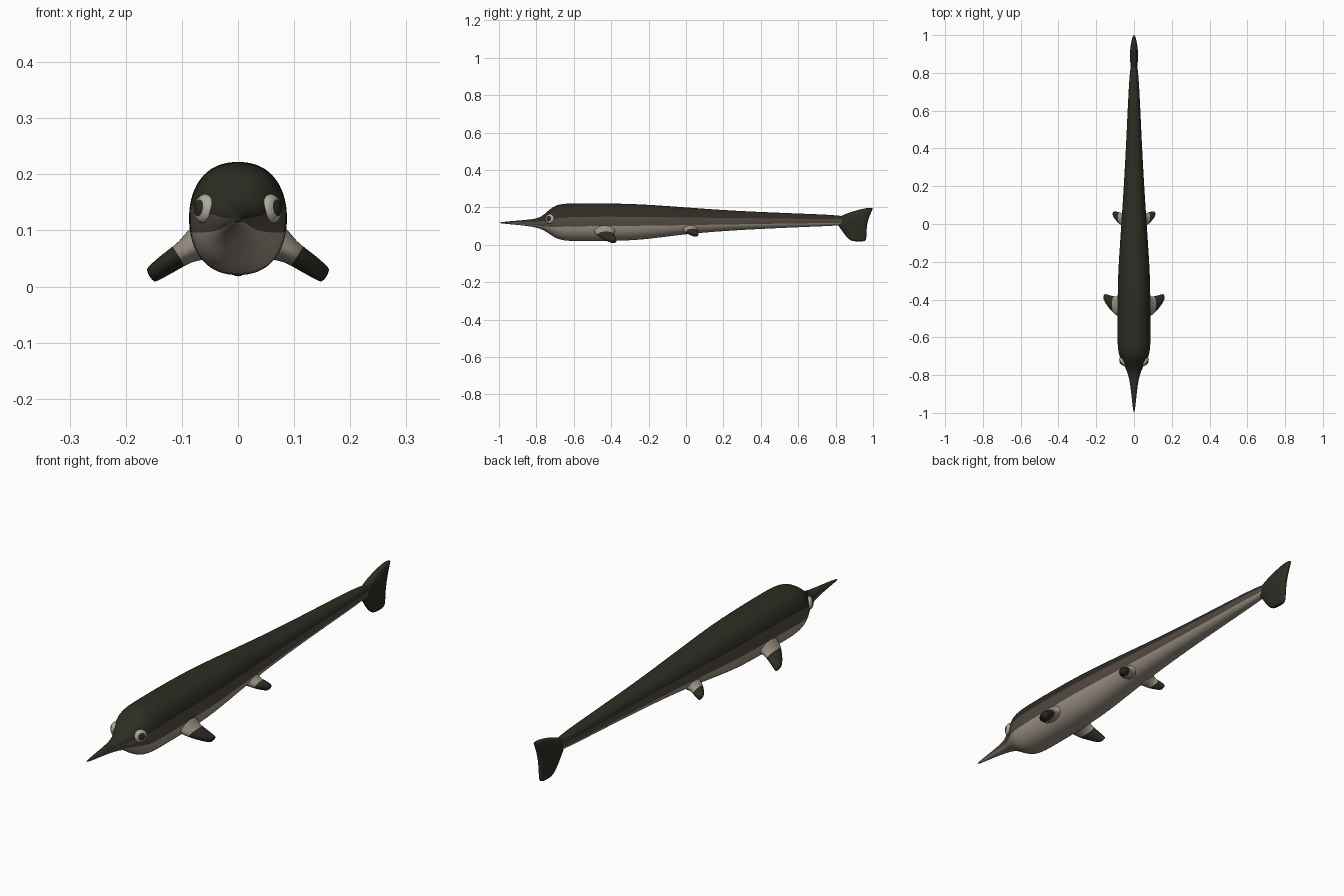
import bpy, bmesh, math
from mathutils import Vector

cube = bpy.data.objects.get("Cube")
if cube:
    bpy.data.objects.remove(cube)


def material(name, rgb):
    m = bpy.data.materials.new(name)
    m.use_nodes = True
    m.diffuse_color = (*rgb, 1)
    bsdf = m.node_tree.nodes["Principled BSDF"]
    bsdf.inputs["Base Color"].default_value = (*rgb, 1)
    bsdf.inputs["Roughness"].default_value = 0.8
    return m


dark = material("dark olive", (0.026, 0.026, 0.017))
brown = material("flank brown", (0.085, 0.068, 0.055))
cream = material("belly cream", (0.34, 0.29, 0.235))
white = material("eye white", (0.42, 0.40, 0.34))


def power(v, e):
    return math.copysign(abs(v) ** e, v)


def loft(name, rings, mats, rule, levels=2):
    """Skin closed rings; rule(ring, segment) picks the material slot."""
    bm = bmesh.new()
    rows = [[bm.verts.new(p) for p in ring] for ring in rings]
    n = len(rows[0])
    for i in range(len(rows) - 1):
        for j in range(n):
            k = (j + 1) % n
            f = bm.faces.new((rows[i][j], rows[i][k], rows[i + 1][k], rows[i + 1][j]))
            f.material_index = rule(i, j)
    for i, row in ((0, rows[0]), (len(rows) - 2, rows[-1])):
        bm.faces.new(row).material_index = rule(i, n // 2)
    bmesh.ops.recalc_face_normals(bm, faces=bm.faces)
    mesh = bpy.data.meshes.new(name)
    bm.to_mesh(mesh)
    bm.free()
    for m in mats:
        mesh.materials.append(m)
    mesh.polygons.foreach_set("use_smooth", [True] * len(mesh.polygons))
    ob = bpy.data.objects.new(name, mesh)
    bpy.context.collection.objects.link(ob)
    if levels:
        sub = ob.modifiers.new("smooth", "SUBSURF")
        sub.levels = sub.render_levels = levels
    return ob


# Body: y, bottom, top, half width, and the heights of the two colour lines
stations = [
    (-1.00, .115, .121, .004, .117, .119), (-.90, .107, .130, .014, .113, .122),
    (-.81, .096, .137, .026, .105, .123), (-.77, .083, .152, .042, .098, .128),
    (-.735, .062, .185, .059, .096, .132), (-.70, .036, .212, .078, .096, .138),
    (-.655, .020, .222, .087, .097, .148), (-.55, .019, .224, .087, .100, .150),
    (-.30, .020, .221, .086, .102, .150), (-.15, .037, .212, .077, .103, .148),
    (.00, .057, .201, .067, .105, .147), (.20, .074, .186, .054, .108, .145),
    (.40, .085, .176, .043, .111, .143), (.60, .094, .168, .034, .114, .140),
    (.80, .102, .160, .024, .117, .138), (.87, .108, .150, .012, .118, .138),
]
STEPS = (5, 2, 5)
BANDS = [b for b, count in enumerate(STEPS) for _ in range(count)]


def body_ring(y, bottom, top, half, low, high):
    mid, tall = (bottom + top) / 2, (top - bottom) / 2
    cuts = [-math.pi / 2]
    for z in (low, high):
        cuts.append(math.asin(power((z - mid) / tall, 1.12)))
    cuts.append(math.pi / 2)
    angles = [cuts[b] + (cuts[b + 1] - cuts[b]) * s / STEPS[b]
              for b in range(3) for s in range(STEPS[b])] + [math.pi / 2]
    side = [(half * 1.01 * max(math.cos(a), 0) ** .88, mid + tall * power(math.sin(a), .89))
            for a in angles]
    pts = side + [(-x, z) for x, z in side[-2:0:-1]]
    return [Vector((x, y, z)) for x, z in pts]


loft("body", [body_ring(*s) for s in stations], [cream, brown, dark],
     lambda i, j: (BANDS + BANDS[::-1])[j])

# Tail fin: height, leading edge, trailing edge, half thickness
tail = [
    (.018, .895, .955, .008), (.026, .872, .965, .012), (.055, .846, .966, .016),
    (.09, .822, .968, .019), (.12, .80, .973, .022), (.147, .81, .981, .021),
    (.165, .85, .988, .018), (.182, .90, .995, .014), (.194, .95, 1.0, .010),
    (.197, .97, .999, .006),
]
rings = []
for z, front, back, thick in tail:
    c, r = (front + back) / 2, (back - front) / 2
    ring = []
    for k in range(14):
        a = math.tau * k / 14
        ring.append(Vector((thick * power(math.sin(a), .8), c + r * power(math.cos(a), .85), z)))
    rings.append(ring)
loft("tail_fin", rings, [dark], lambda i, j: 0)

# Paired fins: x, y, z of each section, half chord, half thickness
front_fin = [
    (.050, -.435, .085, .070, .042), (.078, -.435, .072, .057, .029),
    (.092, -.434, .063, .051, .023), (.103, -.430, .056, .048, .021),
    (.130, -.412, .038, .036, .019), (.150, -.394, .024, .024, .016),
    (.158, -.385, .018, .014, .014),
]
rear_fin = [
    (.030, .022, .092, .050, .034), (.052, .022, .083, .040, .025),
    (.066, .025, .075, .033, .020), (.076, .030, .070, .032, .019),
    (.092, .041, .063, .026, .018), (.105, .050, .056, .018, .015),
    (.110, .055, .053, .010, .011),
]


def fin(name, sections, side):
    p, q = Vector(sections[0][:3]), Vector(sections[-1][:3])
    slope = q - p
    up = Vector((-slope.z, 0, slope.x)).normalized()
    rings = []
    for x, y, z, chord, thick in sections:
        ring = []
        for k in range(14):
            a = math.tau * k / 14
            v = Vector((x, y, z)) + up * thick * math.sin(a)
            v.y += chord * math.cos(a)
            v.x *= side
            ring.append(v)
        rings.append(ring)
    loft(name, rings, [cream, dark], lambda i, j: int(i > 2))


# Eyes: flattened domes with a dark pupil and a dark lower lid
def eye(name, side):
    axis = Vector((side * .85, -.5, .12)).normalized()
    along = axis.cross(Vector((0, 0, 1))).normalized()
    up = along.cross(axis)
    centre = Vector((side * .060, -.728, .139))
    rings = []
    for r, out in ((.027, -.008), (.027, .003), (.022, .009), (.014, .012), (.013, .013), (.004, .016)):
        rings.append([centre + axis * out + r * (along * math.cos(math.tau * k / 20)
                      + up * math.sin(math.tau * k / 20)) for k in range(20)])
    loft(name, rings, [white, dark], lambda i, j: int(i > 2), 1)


for word, side in (("left", 1), ("right", -1)):
    fin(word + "_front_fin", front_fin, side)
    fin(word + "_rear_fin", rear_fin, side)
    eye(word + "_eye", side)
